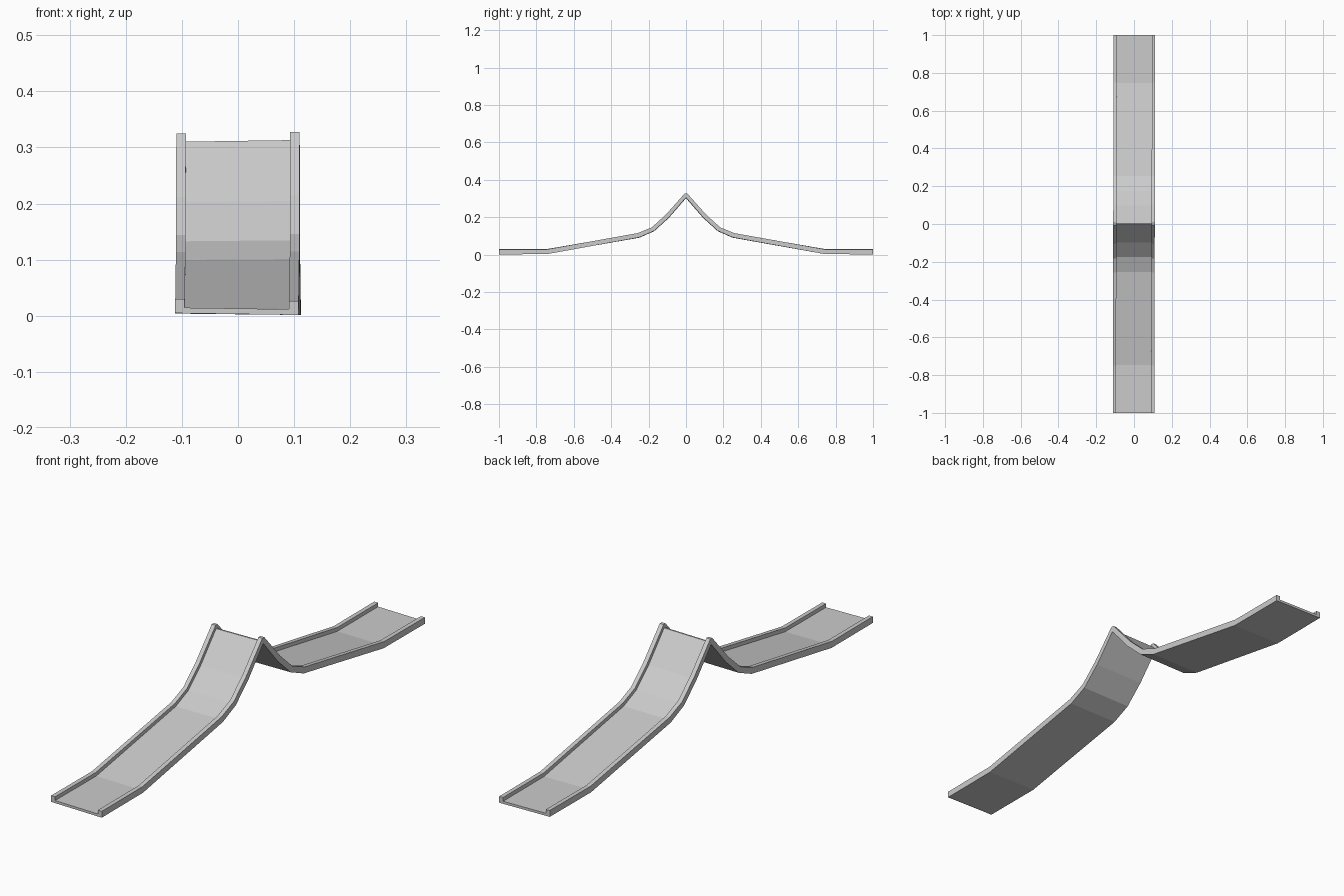
import bpy, bmesh

if "Cube" in bpy.data.objects:
    bpy.data.objects.remove(bpy.data.objects["Cube"])

# Stations of one half: underside (y, z), rail top (y, z)
half = [((-1.0, .003), (-1.0, .028)),
        ((-.745, .003), (-.748, .028)),
        ((-.25, .091), (-.258, .114)),
        ((-.17, .126), (-.182, .145)),
        ((-.092, .197), (-.107, .213)),
        ((-.001, .302), (-.006, .326))]
stations = half + [((-a[0], a[1]), (-b[0], b[1])) for a, b in reversed(half)]

# Channel cross-section: x, fraction of height (0 underside, 1 rail top)
section = [(-.11, 0), (.11, 0), (.11, 1), (.093, 1),
           (.093, .4), (-.093, .4), (-.093, 1), (-.11, 1)]


def loft(name):
    bm = bmesh.new()
    rings = []
    for (y0, z0), (y1, z1) in stations:
        # slight hand-built yaw and roll along the length
        yaw = .0025 * y0
        roll = .015 * (1 - 2 * abs(y0))
        rings.append([bm.verts.new((x + yaw, y0 + (y1 - y0) * t,
                                    max(0.0, z0 + (z1 - z0) * t + roll * x)))
                      for x, t in section])
    n = len(section)
    for a, b in zip(rings, rings[1:]):
        for i in range(n):
            j = (i + 1) % n
            bm.faces.new((a[i], a[j], b[j], b[i]))
    # end caps: bed strip and two rail ends
    for r in (rings[0], rings[-1]):
        bm.faces.new(r)
    bmesh.ops.recalc_face_normals(bm, faces=bm.faces)
    bmesh.ops.triangulate(bm, faces=[f for f in bm.faces if len(f.verts) > 4])
    me = bpy.data.meshes.new(name)
    bm.to_mesh(me)
    bm.free()
    ob = bpy.data.objects.new(name, me)
    bpy.context.collection.objects.link(ob)
    return ob


# Double-sided ramp with raised side rails
loft("ramp_channel")
